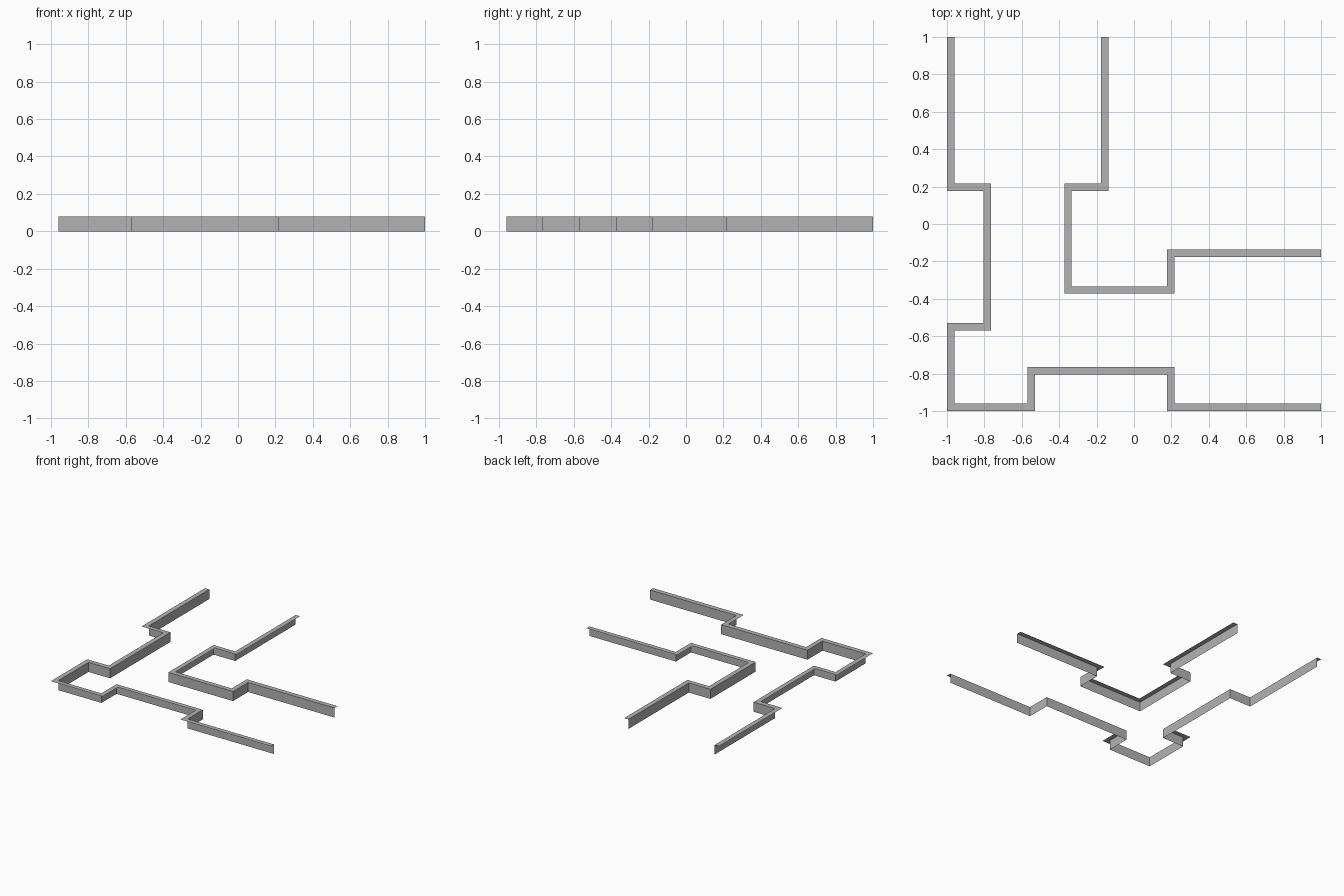
import bpy
import bmesh
from mathutils import Vector

cube = bpy.data.objects.get("Cube")
if cube:
    bpy.data.objects.remove(cube, do_unlink=True)

UNIT = 2 / 51          # the plan follows a grid of 51 squares
HEIGHT = 2 * UNIT

grey = bpy.data.materials.new("plain grey")
grey.use_nodes = True
colour = (0.45, 0.45, 0.45, 1)
grey.diffuse_color = colour
grey.node_tree.nodes["Principled BSDF"].inputs["Base Color"].default_value = colour


def left_of(a, b):
    d = (b - a).normalized()
    return Vector((-d.y, d.x))


def curb(name, squares):
    """Thin upright wall along a path, with a flat ledge to the left of it."""
    path = [Vector(s) * UNIT - Vector((1, 1)) for s in squares]
    sides = [left_of(a, b) for a, b in zip(path, path[1:])]
    bm = bmesh.new()
    rows = []
    for i, p in enumerate(path):
        # Mitred corner: right-angle turns add both side directions
        offset = sides[max(i - 1, 0)].copy()
        if 0 < i < len(sides):
            offset += sides[i]
        q = p + offset * UNIT
        rows.append([bm.verts.new((p.x, p.y, 0)),
                     bm.verts.new((p.x, p.y, HEIGHT)),
                     bm.verts.new((q.x, q.y, HEIGHT))])
    for r, s in zip(rows, rows[1:]):
        for k in range(2):
            bm.faces.new((r[k], s[k], s[k + 1], r[k + 1]))
    mesh = bpy.data.meshes.new(name)
    bm.to_mesh(mesh)
    bm.free()
    mesh.materials.append(grey)
    obj = bpy.data.objects.new(name, mesh)
    bpy.context.collection.objects.link(obj)


def mirrored(half):
    """Complete a path by reflecting it across the plan's diagonal."""
    return half + [(y, x) for x, y in reversed(half[:-1])]


# Long outer curb, ledge on the outside
curb("outer_curb", mirrored([(51, 1), (31, 1), (31, 6), (11, 6), (11, 1), (1, 1)]))

# Short inner curb, ledge on the far side
curb("inner_curb", mirrored([(51, 21), (31, 21), (31, 16), (16, 16)])[::-1])
